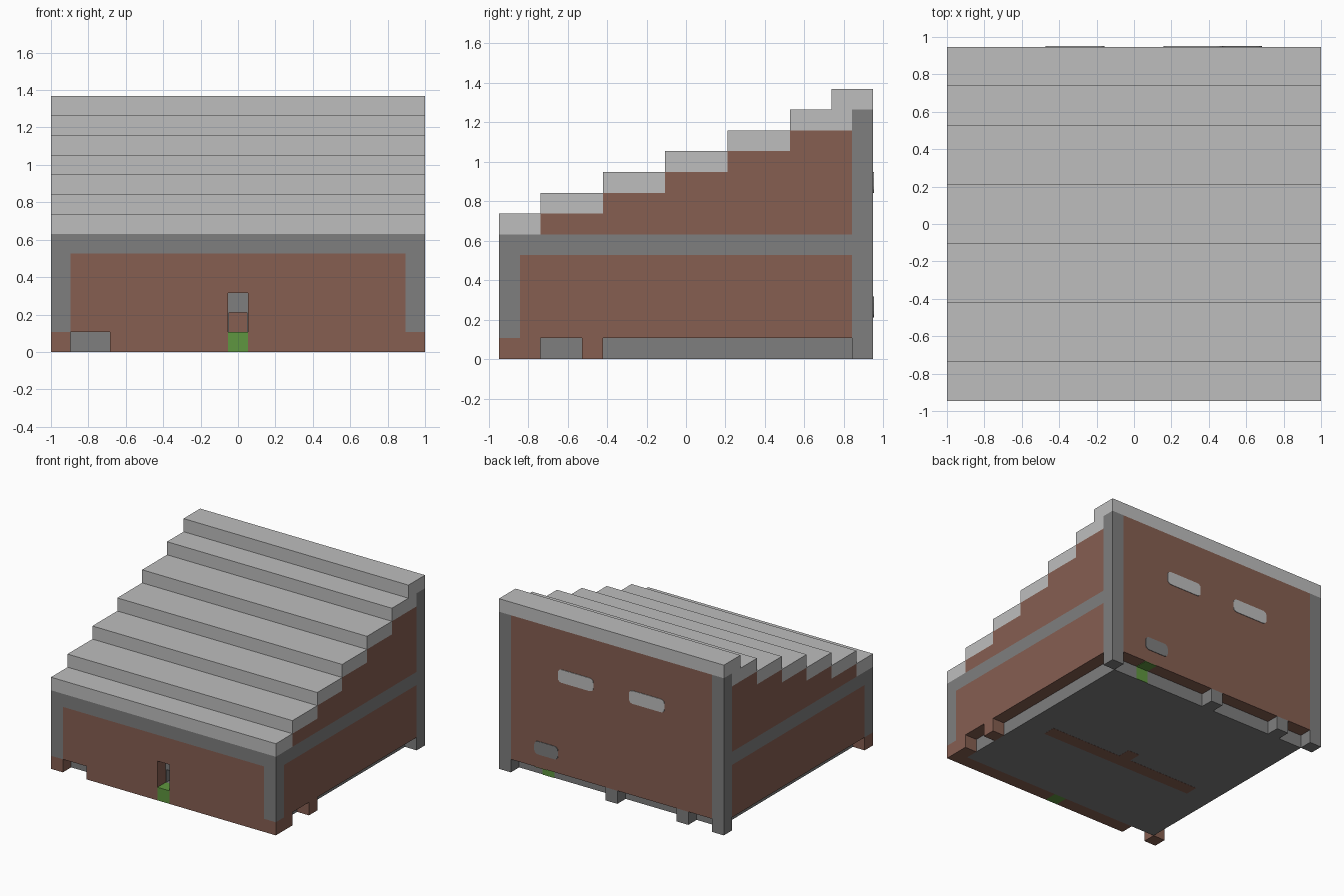
import bpy, bmesh, math
from mathutils import Vector

if "Cube" in bpy.data.objects:
    bpy.data.objects.remove(bpy.data.objects["Cube"])

U = 2 / 19            # one grid cell
W, D = 19, 18         # width and depth in cells
T = 0.04              # painted plate thickness in cells


def material(name, rgb):
    m = bpy.data.materials.new(name)
    m.use_nodes = True
    m.diffuse_color = (*rgb, 1)
    m.node_tree.nodes["Principled BSDF"].inputs["Base Color"].default_value = (*rgb, 1)
    return m


BROWN = material("brown wall", (0.24, 0.114, 0.083))
TRIM = material("grey trim", (0.21, 0.21, 0.21))
ROOF = material("light grey roof", (0.515, 0.515, 0.515))
GREEN = material("green marker", (0.114, 0.305, 0.05))


def finish(name, bm, mat):
    bmesh.ops.recalc_face_normals(bm, faces=bm.faces)
    for v in bm.verts:
        v.co = (Vector(v.co) - Vector((W / 2, D / 2, 0))) * U
    mesh = bpy.data.meshes.new(name)
    bm.to_mesh(mesh)
    bm.free()
    mesh.materials.append(mat)
    ob = bpy.data.objects.new(name, mesh)
    bpy.context.collection.objects.link(ob)
    return ob


def boxes(name, mat, *spans):
    """Each span is (x range, y range, z range) in cells."""
    bm = bmesh.new()
    for span in spans:
        verts = bmesh.ops.create_cube(bm, size=1)["verts"]
        for v in verts:
            v.co = [r[0] + (c + 0.5) * (r[1] - r[0]) for r, c in zip(span, v.co)]
    return finish(name, bm, mat)


def rounded_plate(name, mat, x, z, y, r=0.3):
    """Thin plate with rounded corners, standing on a wall facing +y."""
    bm = bmesh.new()
    ring = []
    for i, (cx, cz) in enumerate([(x[1] - r, z[1] - r), (x[0] + r, z[1] - r),
                                  (x[0] + r, z[0] + r), (x[1] - r, z[0] + r)]):
        for k in range(4):
            a = math.pi / 2 * (i + k / 3)
            ring.append(bm.verts.new((cx + r * math.cos(a), y, cz + r * math.sin(a))))
    face = bm.faces.new(ring)
    new = bmesh.ops.extrude_face_region(bm, geom=[face])["geom"]
    bmesh.ops.translate(bm, vec=(0, T, 0),
                        verts=[g for g in new if isinstance(g, bmesh.types.BMVert)])
    return finish(name, bm, mat)


# Recessed base, with feet under the overhanging walls
boxes("base", TRIM, ((1, 18), (1, 17), (0, 1)))
boxes("rear_feet", TRIM, ((3, 4), (17, 18), (0, 1)), ((9, 10), (17, 18), (0, 1)))
boxes("front_plinth", BROWN,
      ((0, 1), (0, 1), (0, 1)), ((3, 9), (0, 1), (0, 1)), ((10, 19), (0, 1), (0, 1)),
      ((18, 19), (1, 2), (0, 1)), ((18, 19), (4, 5), (0, 1)))
boxes("front_marker", GREEN, ((9, 10), (0, 1), (0, 1)))
boxes("rear_marker", GREEN, ((15, 16), (17, 17 + T), (0, 1)),
      ((15, 16), (17, 18), (1 - T, 1)))
boxes("underside_strip", BROWN, ((3, 16), (7, 8), (-T / 4, 0)), ((9, 10), (8, 9), (-T / 4, 0)))

# Walls, leaving a stepped slot in the middle of the front
boxes("front_wall", BROWN, ((1, 9), (0, 1), (1, 5)), ((10, 18), (0, 1), (1, 5)),
      ((9, 10), (0, 1), (3, 5)))
boxes("lower_walls", BROWN, ((0, W), (2, 17), (1, 5)), ((0, 9), (1, 2), (1, 5)),
      ((10, W), (1, 2), (1, 5)), ((9, 10), (1, 2), (2, 5)))
boxes("slot_lining", TRIM, ((9, 10), (1 - T, 1), (2, 3)),
      ((9, 9 + T), (1, 2), (1, 2)), ((10 - T, 10), (1, 2), (1, 2)))
boxes("back_wall", BROWN, ((1, 18), (17, 18), (1, 12)))

# Stepped roof, with the side walls rising below each step
edges = [0, 2, 5, 8, 11, 14, 16, 18]
steps, risers = [], []
for i, (a, b) in enumerate(zip(edges, edges[1:])):
    end = 17 if a == 14 else b
    steps.append(((0, W), (a, end), (6 + i, 7 + i)))
    if 0 < i < 6:
        risers.append(((0, W), (a, end), (6, 6 + i)))
boxes("roof_steps", ROOF, *steps)
boxes("upper_walls", BROWN, *risers)

# Grey frame
boxes("wall_band", TRIM, ((0, W), (0, 17), (5, 6)))
for side, x in (("right", (0, 1)), ("left", (18, 19))):
    boxes(side + "_front_post", TRIM, (x, (0, 1), (1, 5)))
    boxes(side + "_rear_post", TRIM, (x, (17, 18), (0, 12)))

# Painted windows on the back
rounded_plate("left_back_window", ROOF, (11, 14), (8, 9), D)
rounded_plate("right_back_window", ROOF, (5, 8), (8, 9), D)
rounded_plate("low_back_window", TRIM, (14, 16), (2, 3), D)
